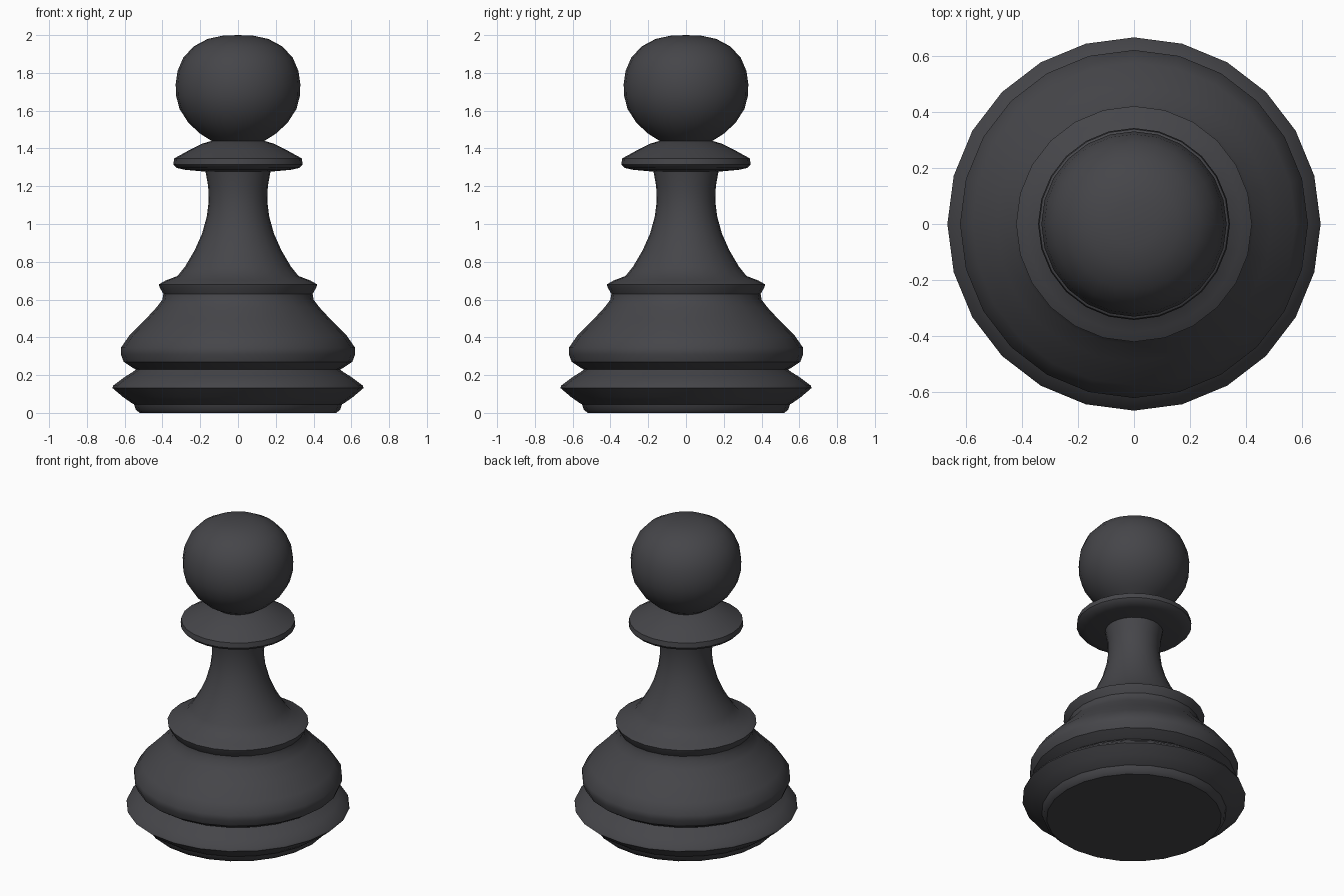
import bpy, bmesh, math

if "Cube" in bpy.data.objects:
    bpy.data.objects.remove(bpy.data.objects["Cube"])

SIDES = 24

dark = bpy.data.materials.new("dark_grey")
dark.diffuse_color = (0.06, 0.06, 0.067, 1)
dark.use_nodes = True
dark.node_tree.nodes["Principled BSDF"].inputs["Base Color"].default_value = dark.diffuse_color


def lathe(name, profile):
    """Spin an (r, z) profile around z; points with r = 0 become poles."""
    bm = bmesh.new()
    verts = [bm.verts.new((r, 0, z)) for r, z in profile]
    edges = [bm.edges.new(pair) for pair in zip(verts, verts[1:])]
    bmesh.ops.spin(bm, geom=verts + edges, axis=(0, 0, 1), cent=(0, 0, 0),
                   angle=math.tau, steps=SIDES, use_duplicate=False)
    bmesh.ops.remove_doubles(bm, verts=bm.verts, dist=0.0005)
    bmesh.ops.recalc_face_normals(bm, faces=bm.faces)
    # open shells: make the normals point away from the axis
    score = sum(f.normal.dot((f.calc_center_median().x, f.calc_center_median().y, 0))
                * f.calc_area() for f in bm.faces)
    if score < 0:
        bmesh.ops.reverse_faces(bm, faces=bm.faces)
    mesh = bpy.data.meshes.new(name)
    bm.to_mesh(mesh)
    bm.free()
    mesh.materials.append(dark)
    obj = bpy.data.objects.new(name, mesh)
    bpy.context.collection.objects.link(obj)
    bpy.ops.object.select_all(action='DESELECT')
    obj.select_set(True)
    bpy.context.view_layer.objects.active = obj
    bpy.ops.object.shade_smooth_by_angle(angle=math.radians(35))
    return obj


# Foot ring with sharp rim
lathe("foot", [(0, 0), (0.52, 0), (0.54, 0.015), (0.55, 0.045), (0.56, 0.05),
               (0.61, 0.085), (0.665, 0.132), (0.66, 0.145), (0.60, 0.19),
               (0.56, 0.215), (0.54, 0.23)])

# Bell-shaped lower body up to the ledge
lathe("lower_body", [(0.54, 0.23), (0.56, 0.24), (0.605, 0.27), (0.62, 0.31),
                     (0.62, 0.345), (0.575, 0.41), (0.49, 0.495), (0.43, 0.56),
                     (0.40, 0.60), (0.395, 0.63), (0.415, 0.665), (0.42, 0.68)])

# Ledge and flared stem
lathe("stem", [(0.42, 0.68), (0.385, 0.70), (0.32, 0.725), (0.28, 0.775),
               (0.23, 0.86), (0.19, 0.95), (0.165, 1.04), (0.155, 1.12),
               (0.158, 1.2), (0.172, 1.277)])

# Collar
lathe("collar", [(0.172, 1.277), (0.28, 1.287), (0.325, 1.297), (0.342, 1.315),
                 (0.338, 1.347), (0.26, 1.39), (0.19, 1.425), (0.14, 1.44)])

# Slightly flattened ball head
lathe("head", [(0.14, 1.44), (0.2, 1.478), (0.262, 1.535), (0.31, 1.61),
               (0.328, 1.68), (0.33, 1.74), (0.32, 1.81), (0.29, 1.88),
               (0.235, 1.94), (0.16, 1.98), (0.08, 1.997), (0, 2.0)])
